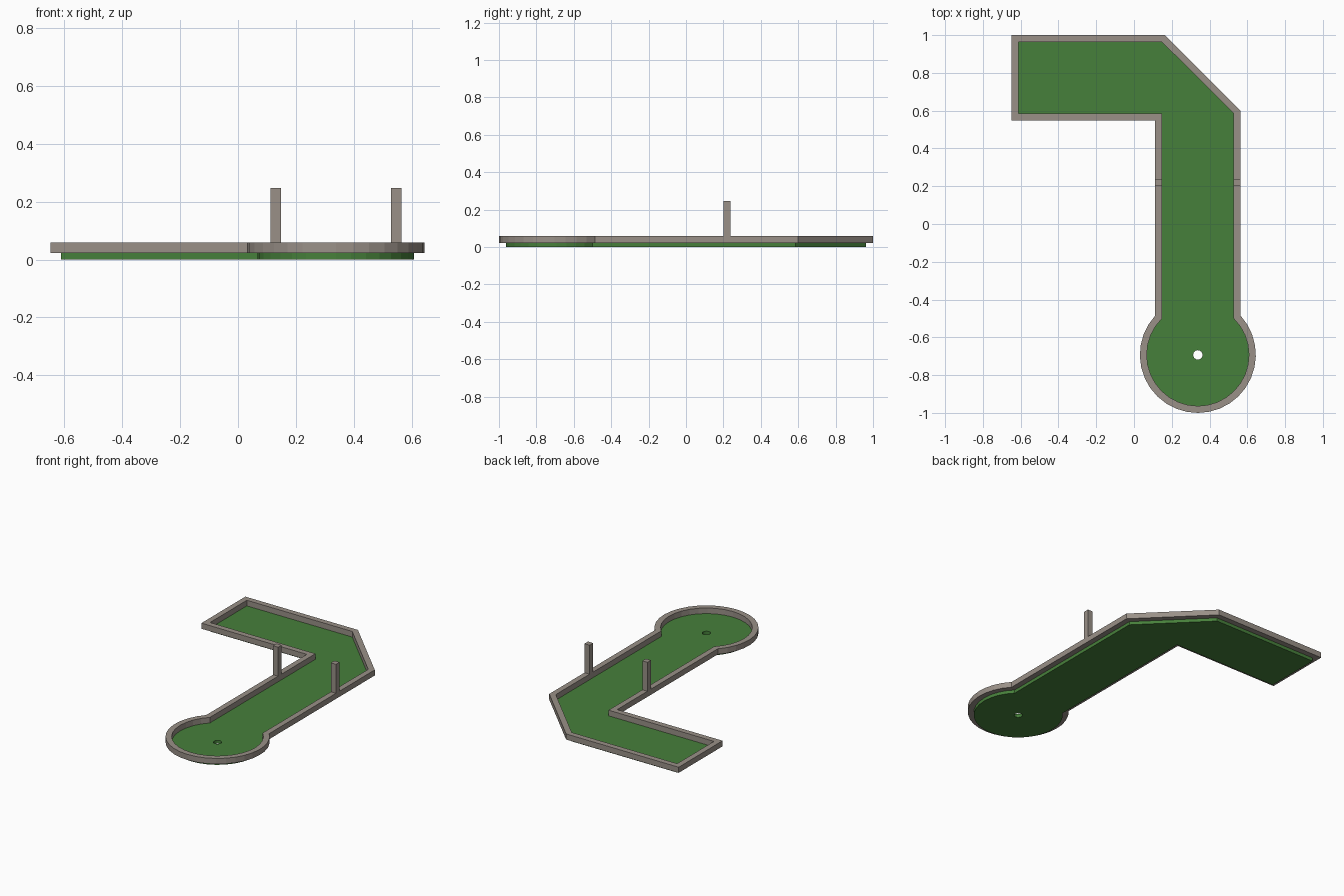
import bpy, bmesh, math
from mathutils import Vector

if "Cube" in bpy.data.objects:
    bpy.data.objects.remove(bpy.data.objects["Cube"])

WALL = 0.0365                    # rail thickness
CX, CY, R = 0.338, -0.693, 0.2705  # centre and radius of the round end
HALF = 0.19                      # half width of the lane
FLOOR_Z, RAIL_Z, POST_Z = 0.022, 0.0585, 0.247


def material(name, rgb):
    m = bpy.data.materials.new(name)
    m.diffuse_color = (*rgb, 1)
    m.use_nodes = True
    m.node_tree.nodes["Principled BSDF"].inputs["Base Color"].default_value = m.diffuse_color
    return m


green = material("green turf", (0.062, 0.215, 0.043))
grey = material("warm grey rail", (0.32, 0.28, 0.245))


def outline(d):
    """Course outline, pushed outward by d."""
    r, h = R + d, HALF + d
    k = d * math.tan(math.radians(22.5))
    a = math.acos(h / r)                       # where the lane meets the circle
    pts = [(CX - h, 0.585 - d), (-0.611 - d, 0.585 - d), (-0.611 - d, 0.9635 + d),
           (0.148 + k, 0.9635 + d), (CX + h, 0.585 + k)]
    n = 24
    for i in range(n + 1):
        t = a - (math.pi + 2 * a) * i / n
        pts.append((CX + r * math.cos(t), CY + r * math.sin(t)))
    return pts


def slab(name, loops, z0, z1, mat):
    """Fill flat loops (outer edge and holes) and extrude them upward."""
    bm = bmesh.new()
    for pts in loops:
        vs = [bm.verts.new((x, y, z0)) for x, y in pts]
        for i, v in enumerate(vs):
            bm.edges.new((v, vs[(i + 1) % len(vs)]))
    bmesh.ops.triangle_fill(bm, edges=bm.edges[:], use_beauty=True, normal=(0, 0, 1))
    ext = bmesh.ops.extrude_face_region(bm, geom=bm.faces[:], use_keep_orig=True)
    bmesh.ops.translate(bm, vec=Vector((0, 0, z1 - z0)),
                        verts=[g for g in ext["geom"] if isinstance(g, bmesh.types.BMVert)])
    bmesh.ops.recalc_face_normals(bm, faces=bm.faces[:])
    me = bpy.data.meshes.new(name)
    bm.to_mesh(me)
    bm.free()
    me.materials.append(mat)
    ob = bpy.data.objects.new(name, me)
    bpy.context.collection.objects.link(ob)
    return ob


# Turf floor with the cup hole
hole = [(CX + 0.025 * math.cos(i * math.pi / 8), CY + 0.025 * math.sin(i * math.pi / 8))
        for i in range(16)]
slab("turf_floor", [outline(0), hole], 0, FLOOR_Z, green)

# Rail running round the floor
slab("border_rail", [outline(WALL), outline(0)], FLOOR_Z, RAIL_Z, grey)

# Pair of gate posts standing on the rails
for side, name in ((-1, "left_post"), (1, "right_post")):
    x0, x1 = CX + side * HALF, CX + side * (HALF + WALL)
    slab(name, [[(x0, 0.201), (x1, 0.201), (x1, 0.238), (x0, 0.238)]], RAIL_Z, POST_Z, grey)
